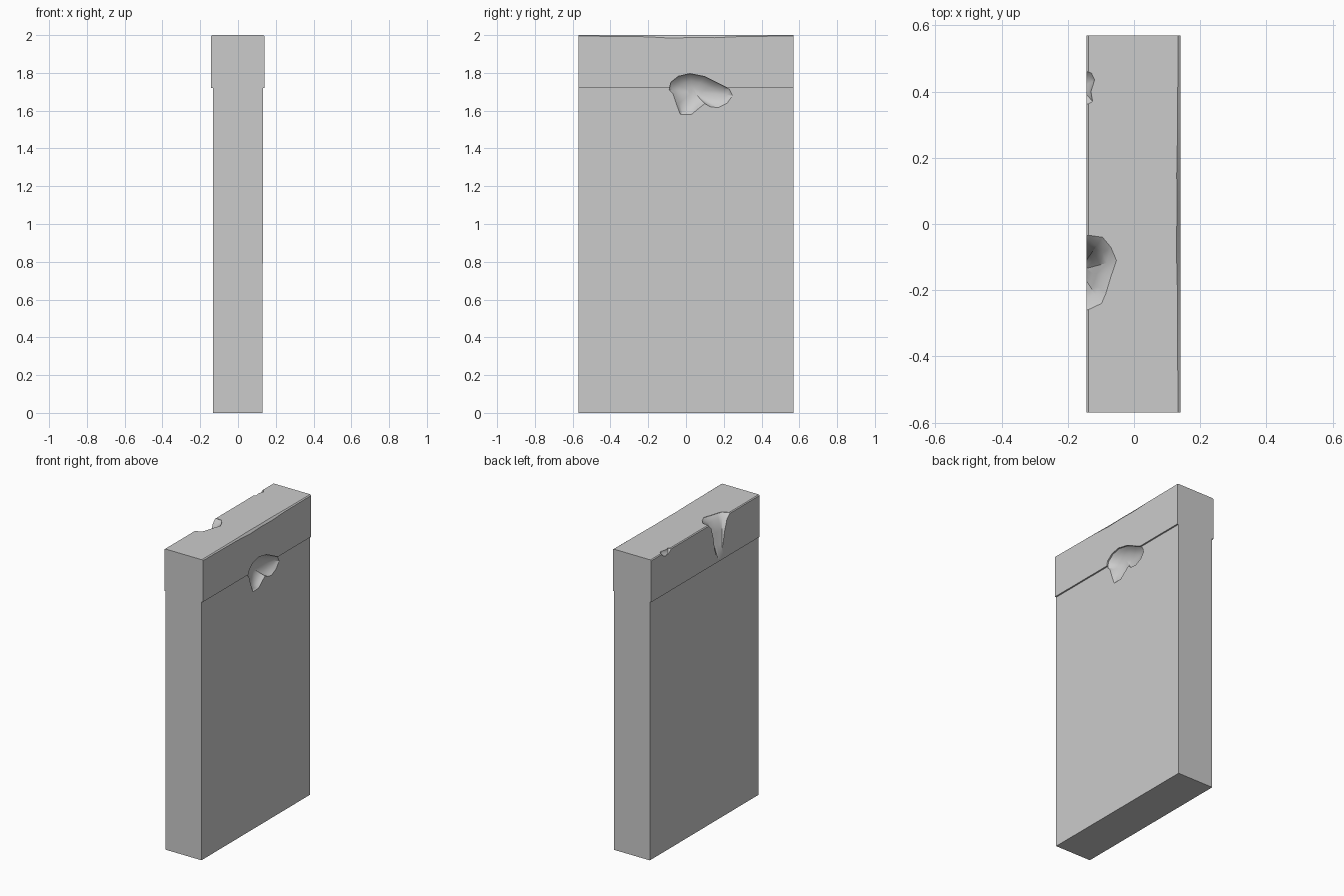
import bpy, bmesh

if "Cube" in bpy.data.objects:
    bpy.data.objects.remove(bpy.data.objects["Cube"])


def loft(name, rings):
    """Closed solid through a row of rings with equal point counts."""
    bm = bmesh.new()
    vs = [[bm.verts.new(p) for p in r] for r in rings]
    n = len(vs[0])
    for a, b in zip(vs, vs[1:]):
        for i in range(n):
            j = (i + 1) % n
            bm.faces.new((a[i], a[j], b[j], b[i]))
    bm.faces.new(vs[0])
    bm.faces.new(vs[-1])
    bmesh.ops.triangulate(bm, faces=[f for f in bm.faces if len(f.verts) > 4])
    bmesh.ops.recalc_face_normals(bm, faces=bm.faces)
    me = bpy.data.meshes.new(name)
    bm.to_mesh(me)
    bm.free()
    ob = bpy.data.objects.new(name, me)
    bpy.context.collection.objects.link(ob)
    return ob


def shrink(points, centre, s):
    return [(centre[0] + (a - centre[0]) * s, centre[1] + (b - centre[1]) * s)
            for a, b in points]


# Wall slab with a slightly wider cap; the top right edge is unevenly worn
def section(y, wear):
    pts = [(-.133, 0), (.13, 0), (.13, 1.72), (.14, 1.72), (.14, 1.996 - wear),
           (.133 - wear * .4, 2), (-.137, 2), (-.143, 1.995), (-.143, 1.72), (-.133, 1.72)]
    return [(x, y, z) for x, z in pts]


stations = [(-.57, .001), (-.35, .003), (-.2, .005), (-.08, .012), (.05, .008),
            (.15, .01), (.3, .003), (.57, .001)]
wall = loft("wall_slab", [section(y, w) for y, w in stations])

# Broken hollow on the right face, across the cap's lower edge
hole = [(-.09, 1.71), (-.08, 1.75), (-.04, 1.782), (.02, 1.796), (.1, 1.78), (.17, 1.745),
        (.23, 1.715), (.248, 1.68), (.22, 1.64), (.17, 1.615), (.13, 1.62), (.1, 1.637),
        (.06, 1.605), (.03, 1.58), (-.03, 1.578), (-.05, 1.63), (-.07, 1.69)]
rings = []
for x, s in [(.17, 1), (.131, 1), (.112, .85), (.096, .6), (.086, .25)]:
    rings.append([(x, y, z) for y, z in shrink(hole, (.04, 1.70), s)])
cutters = [loft("face_chip_cutter", rings)]


# Chips in the top left edge, tapering downwards
def edge_chip(name, outline, centre, levels):
    rings = [[(x, y, z) for x, y in shrink(outline, centre, s)] for z, s in levels]
    cutters.append(loft(name, rings))


edge_chip("large_chip_cutter",
          [(-.22, -.03), (-.145, -.033), (-.095, -.04), (-.07, -.07), (-.053, -.11),
           (-.07, -.16), (-.085, -.21), (-.098, -.24), (-.145, -.262), (-.22, -.27)],
          (-.165, -.14),
          [(2.05, 1), (1.998, 1), (1.97, .74), (1.9, .55), (1.82, .42), (1.74, .2)])
edge_chip("small_chip_cutter",
          [(-.2, .355), (-.143, .36), (-.125, .37), (-.13, .4), (-.119, .435),
           (-.128, .455), (-.143, .462), (-.2, .465)],
          (-.16, .41), [(2.05, 1), (1.998, 1), (1.985, .8), (1.965, .3)])

# Cut the chips and smooth their hollows
bpy.context.view_layer.objects.active = wall
wall.select_set(True)
for c in cutters:
    c.hide_render = True
    for f in c.data.polygons:
        f.use_smooth = True
    m = wall.modifiers.new("chip", 'BOOLEAN')
    m.operation = 'DIFFERENCE'
    m.solver = 'EXACT'
    m.object = c
    bpy.ops.object.modifier_apply(modifier=m.name)
for c in cutters:
    bpy.data.objects.remove(c)
bpy.ops.object.shade_smooth_by_angle(angle=0.6)
